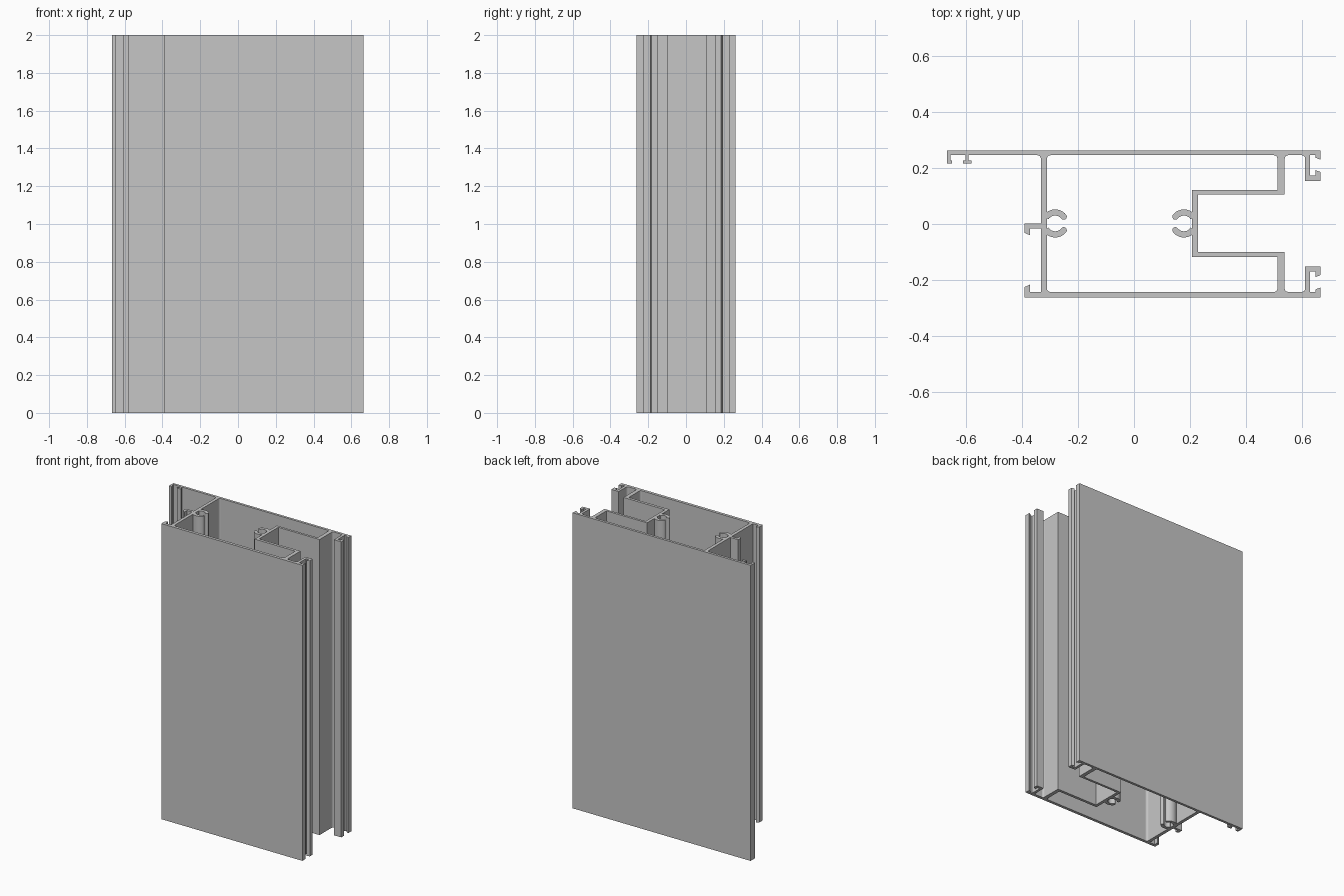
import bpy, bmesh
from math import cos, sin, pi, radians

HEIGHT = 2.0
if "Cube" in bpy.data.objects:
    bpy.data.objects.remove(bpy.data.objects["Cube"])

metal = bpy.data.materials.new("light_grey_metal")
metal.use_nodes = True
GREY = (0.565, 0.565, 0.565, 1)
metal.diffuse_color = GREY
metal.node_tree.nodes["Principled BSDF"].inputs["Base Color"].default_value = GREY


def extrude(name, outlines, smooth=False):
    """Extrude closed cross-section outlines to the full height as one object."""
    bm = bmesh.new()
    for pts in outlines:
        face = bm.faces.new([bm.verts.new((x, y, 0)) for x, y in pts])
        up = bmesh.ops.extrude_face_region(bm, geom=[face])["geom"]
        verts = [v for v in up if isinstance(v, bmesh.types.BMVert)]
        bmesh.ops.translate(bm, verts=verts, vec=(0, 0, HEIGHT))
    bmesh.ops.recalc_face_normals(bm, faces=bm.faces)
    mesh = bpy.data.meshes.new(name)
    bm.to_mesh(mesh)
    bm.free()
    mesh.materials.append(metal)
    obj = bpy.data.objects.new(name, mesh)
    bpy.context.collection.objects.link(obj)
    if smooth:
        bpy.ops.object.select_all(action="DESELECT")
        obj.select_set(True)
        bpy.context.view_layer.objects.active = obj
        bpy.ops.object.shade_smooth_by_angle(angle=radians(35))


def rect(x0, x1, y0, y1):
    return [(x0, y0), (x1, y0), (x1, y1), (x0, y1)]


def lip(x0, x1, root, tip, slope):
    """Short lip with a slanted tip, reaching furthest at x1."""
    return [(x0, root), (x1, root), (x1, tip), (x0, tip - slope)]


def fillet(x, y, sx, sy, r=0.012):
    """Concave corner filler opening towards (sx, sy)."""
    arc = [(x + sx * r * (1 - sin(a)), y + sy * r * (1 - cos(a)))
           for a in [pi / 2 * i / 4 for i in range(5)]]
    return [(x, y)] + arc


def port_arm(cx, cy, side, up, inner=0.028, outer=0.050, start=38, end=148):
    """Curved, round-ended arm of a screw port."""
    def at(r, deg):
        return (cx + side * r * cos(radians(deg)), cy + up * r * sin(radians(deg)))
    steps = [start + (end - start) * i / 12 for i in range(13)]
    mid, half = (inner + outer) / 2, (outer - inner) / 2
    mx, my = at(mid, start)
    cap = []
    for i in range(1, 6):
        a = radians(start - 180 + 180 * i / 6)
        cap.append((mx + side * half * cos(a), my + up * half * sin(a)))
    return [at(outer, d) for d in steps] + [at(inner, d) for d in reversed(steps)] + cap


# Main plates
BACK, FRONT = 0.245, -0.242
extrude("back_plate", [rect(-0.667, 0.665, BACK, 0.262)])
extrude("front_plate", [rect(-0.391, 0.665, -0.262, FRONT)])

# Left cross wall with filleted corners
WL, WR = -0.332, -0.31
extrude("left_wall", [rect(WL, WR, FRONT, BACK),
                      fillet(WL, BACK, -1, -1), fillet(WR, BACK, 1, -1),
                      fillet(WR, FRONT, 1, 1)], smooth=True)

# Stepped channel on the right side
extrude("channel_back", [rect(0.207, 0.228, -0.118, 0.121)])
extrude("channel_arms", [rect(0.228, 0.537, 0.105, 0.121),
                         rect(0.228, 0.537, -0.118, -0.099)])
SL, SR = 0.511, 0.537
extrude("channel_side_walls", [rect(SL, SR, 0.121, BACK), rect(SL, SR, FRONT, -0.118)])
extrude("channel_fillets", [fillet(x, y, sx, sy)
                            for y, sy in ((BACK, -1), (FRONT, 1))
                            for x, sx in ((SL, -1), (SR, 1), (0.61, -1))], smooth=True)

# Gasket grooves at the right edge, one on each plate
for name, plate, d in (("back", BACK, -1), ("front", FRONT, 1)):
    foot = plate + d * 0.073
    end = plate + d * 0.091
    extrude(name + "_gasket_groove", [
        rect(0.61, 0.628, min(plate, end), max(plate, end)),
        rect(0.628, 0.665, min(foot, end), max(foot, end)),
        lip(0.647, 0.665, foot, foot - d * 0.013, d * 0.007),
        lip(0.647, 0.665, plate, plate + d * 0.016, d * 0.007)])

# Brush slot on the overhanging back flange
extrude("flange_hook", [rect(-0.667, -0.654, 0.216, BACK),
                        rect(-0.654, -0.648, 0.216, 0.227)])
extrude("flange_tee", [rect(-0.601, -0.590, 0.227, BACK),
                       rect(-0.609, -0.579, 0.216, 0.227)])

# Small hooks left of the cross wall
extrude("middle_hook", [rect(-0.391, WL, -0.016, 0.001),
                        lip(-0.391, -0.371, -0.016, -0.040, -0.009)])
extrude("front_hook", [lip(-0.391, -0.371, FRONT, -0.216, 0.009)])

# Screw ports, opening towards each other
for name, cx, side in (("left_screw_port", -0.281, 1), ("right_screw_port", 0.178, -1)):
    extrude(name, [port_arm(cx, 0.002, side, up) for up in (1, -1)], smooth=True)
